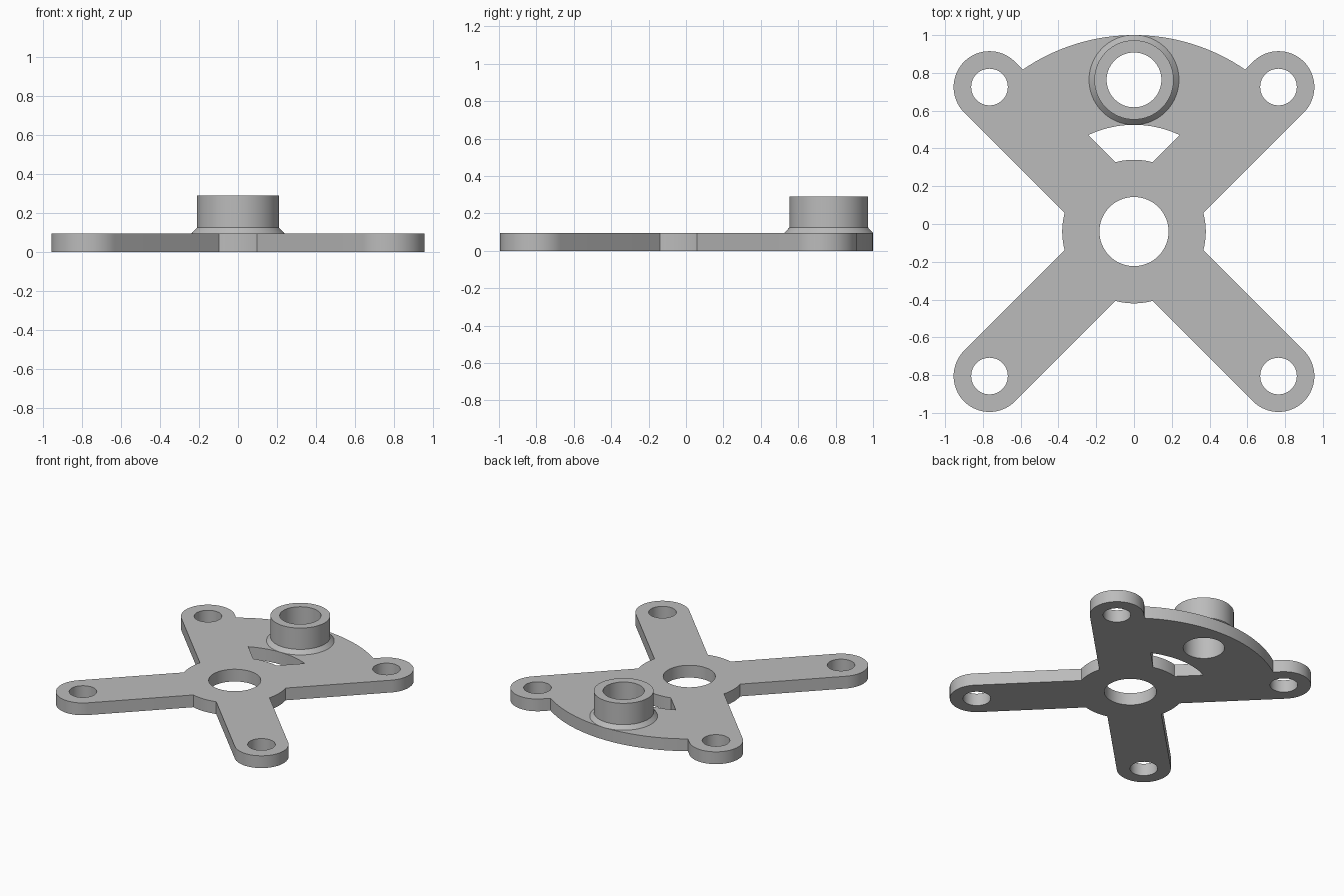
import bpy, bmesh
from math import sin, cos, asin, radians, pi, sqrt

if "Cube" in bpy.data.objects:
    bpy.data.objects.remove(bpy.data.objects["Cube"])

CY = -0.04            # hub centre on y
HALF = 0.19           # arm half width and tip radius
REACH = 0.765 * sqrt(2)
HUB, RIM, SLOT = 0.38, 1.04, 0.565
THICK = 0.095
BOSS_Y, BORE = 0.763, 0.145

grey = bpy.data.materials.new("plain grey")
grey.use_nodes = True
colour = (0.5, 0.5, 0.5, 1)
grey.diffuse_color = colour
grey.node_tree.nodes["Principled BSDF"].inputs["Base Color"].default_value = colour


def arc(cx, cy, r, a0, a1, n):
    return [(cx + r * cos(a0 + (a1 - a0) * i / n),
             cy + r * sin(a0 + (a1 - a0) * i / n)) for i in range(n + 1)]


def circle(cx, cy, r, n=64):
    return arc(cx, cy, r, 0, 2 * pi, n)[:-1]


def gap_arc(r, a):
    """Arc about the hub between the edges of two neighbouring arms."""
    inset = asin(HALF / r)
    return arc(0, CY, r, a + inset, a + pi / 2 - inset, 32)


def finish(obj):
    obj.data.materials.clear()
    obj.data.materials.append(grey)
    bpy.ops.object.select_all(action="DESELECT")
    obj.select_set(True)
    bpy.context.view_layer.objects.active = obj
    bpy.ops.object.shade_smooth_by_angle(angle=radians(30))


# Plate outline: four round-ended arms, the rear pair joined by a wide sector
outline, holes = [], [circle(0, CY, 0.183), circle(0, BOSS_Y, BORE)]
for k in range(4):
    a = pi / 4 + k * pi / 2
    tx, ty = REACH * cos(a), CY + REACH * sin(a)
    outline += arc(tx, ty, HALF, a - pi / 2, a + pi / 2, 32)
    outline += gap_arc(RIM if k == 0 else HUB, a)
    holes.append(circle(tx, ty, 0.097, 48))
# Slot between hub and boss
holes.append(gap_arc(SLOT, pi / 4) + gap_arc(HUB, pi / 4)[::-1])

# Mounting plate: filled flat curve given thickness
curve = bpy.data.curves.new("plate_outline", "CURVE")
curve.dimensions = "2D"
curve.fill_mode = "BOTH"
curve.extrude = THICK / 2
for loop in [outline] + holes:
    spline = curve.splines.new("POLY")
    spline.points.add(len(loop) - 1)
    for point, (x, y) in zip(spline.points, loop):
        point.co = (x, y, 0, 1)
    spline.use_cyclic_u = True
plate = bpy.data.objects.new("mounting_plate", curve)
bpy.context.collection.objects.link(plate)
plate.location.z = THICK / 2
bpy.ops.object.select_all(action="DESELECT")
plate.select_set(True)
bpy.context.view_layer.objects.active = plate
bpy.ops.object.convert(target="MESH")
plate = bpy.context.object
bm = bmesh.new()
bm.from_mesh(plate.data)
bmesh.ops.remove_doubles(bm, verts=bm.verts, dist=0.0001)
bmesh.ops.recalc_face_normals(bm, faces=bm.faces)
bm.to_mesh(plate.data)
bm.free()
finish(plate)

# Boss: hollow collar with a chamfered foot, turned from a profile
profile = [(BORE, THICK), (BORE, 0.29), (0.21, 0.29), (0.21, 0.125), (0.238, THICK)]
bm = bmesh.new()
verts = [bm.verts.new((r, 0, z)) for r, z in profile]
edges = [bm.edges.new(pair) for pair in zip(verts, verts[1:])]
bmesh.ops.spin(bm, geom=verts + edges, cent=(0, 0, 0), axis=(0, 0, 1),
               angle=2 * pi, steps=64, use_merge=True)
bmesh.ops.remove_doubles(bm, verts=bm.verts, dist=0.0001)
bmesh.ops.recalc_face_normals(bm, faces=bm.faces)
# The collar's top must face up
top = max(bm.faces, key=lambda f: f.calc_center_median().z)
if top.normal.z < 0:
    bmesh.ops.reverse_faces(bm, faces=bm.faces)
mesh = bpy.data.meshes.new("boss_collar")
bm.to_mesh(mesh)
bm.free()
boss = bpy.data.objects.new("boss_collar", mesh)
boss.location.y = BOSS_Y
bpy.context.collection.objects.link(boss)
finish(boss)
